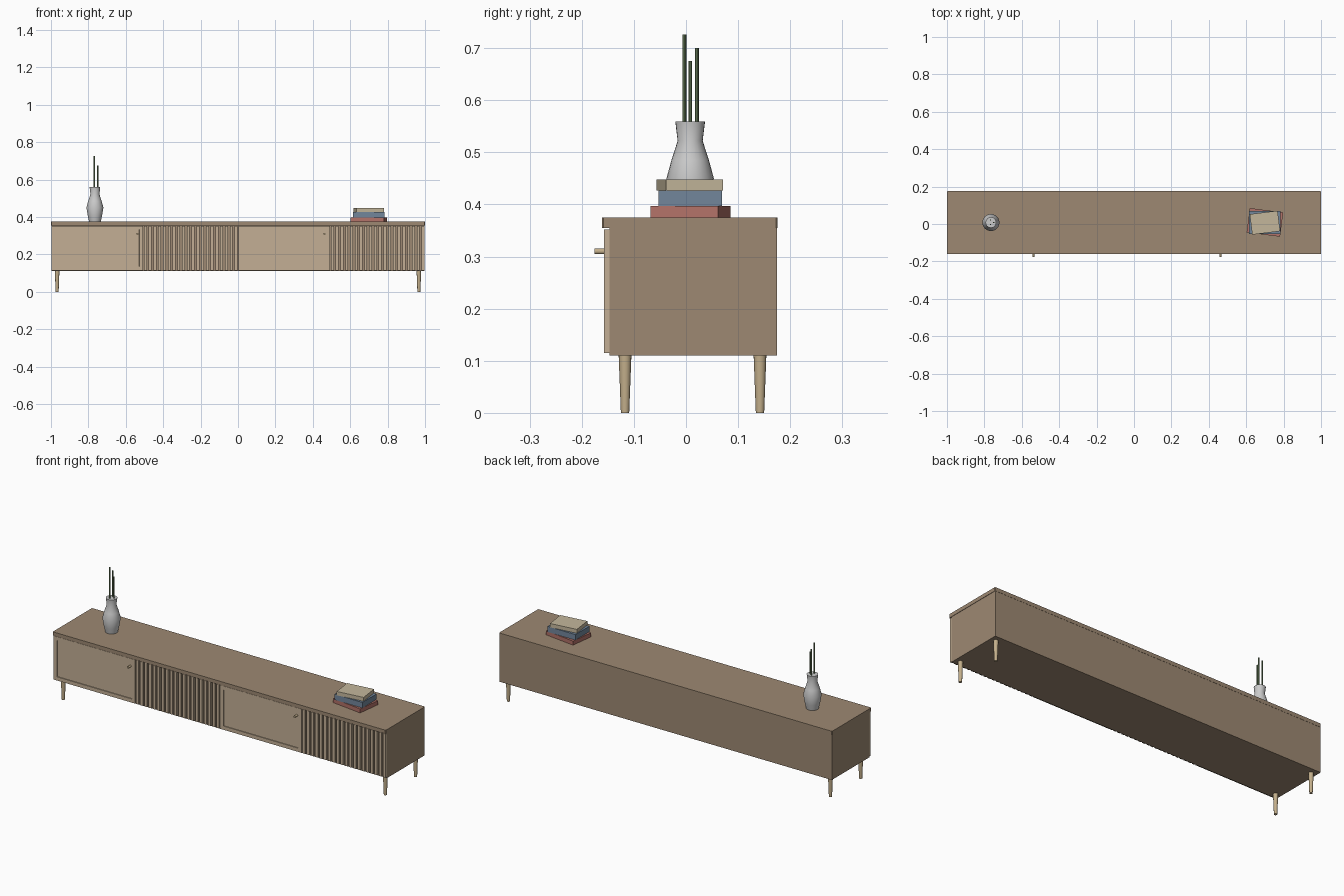
import bpy, bmesh
from math import radians, cos, sin, pi

if "Cube" in bpy.data.objects:
    bpy.data.objects.remove(bpy.data.objects["Cube"])


def material(name, r, g, b):
    m = bpy.data.materials.new(name)
    m.diffuse_color = (r, g, b, 1)
    m.use_nodes = True
    m.node_tree.nodes["Principled BSDF"].inputs["Base Color"].default_value = m.diffuse_color
    return m


BROWN = material("brown_wood", 0.34, 0.25, 0.17)
PALE = material("pale_wood", 0.55, 0.43, 0.30)
LEG = material("leg_wood", 0.55, 0.43, 0.26)
RED = material("red_cover", 0.45, 0.17, 0.14)
BLUE = material("blue_cover", 0.17, 0.24, 0.33)
CREAM = material("cream_cover", 0.55, 0.47, 0.33)
WHITE = material("vase_glaze", 0.75, 0.75, 0.74)
GREEN = material("stem_green", 0.16, 0.24, 0.12)


def finish(name, bm, mat):
    bmesh.ops.recalc_face_normals(bm, faces=bm.faces)
    me = bpy.data.meshes.new(name)
    bm.to_mesh(me)
    bm.free()
    me.materials.append(mat)
    ob = bpy.data.objects.new(name, me)
    bpy.context.collection.objects.link(ob)
    return ob


def box_bm(x0, x1, y0, y1, z0, z1):
    bm = bmesh.new()
    bmesh.ops.create_cube(bm, size=1)
    bmesh.ops.scale(bm, vec=(x1 - x0, y1 - y0, z1 - z0), verts=bm.verts)
    bmesh.ops.translate(bm, vec=((x0 + x1) / 2, (y0 + y1) / 2, (z0 + z1) / 2), verts=bm.verts)
    return bm


def lathe(name, profile, loc, mat, sides=24, axis_y=False):
    """Closed turned solid from (radius, height) pairs."""
    bm = bmesh.new()
    rings = [[bm.verts.new((r * cos(2 * pi * i / sides), r * sin(2 * pi * i / sides), z))
              for i in range(sides)] for r, z in profile]
    for a, b in zip(rings, rings[1:]):
        for i in range(sides):
            j = (i + 1) % sides
            bm.faces.new((a[i], a[j], b[j], b[i]))
    bm.faces.new(rings[0])
    bm.faces.new(rings[-1])
    ob = finish(name, bm, mat)
    ob.location = loc
    if axis_y:
        ob.rotation_euler.x = radians(90)
    bpy.ops.object.select_all(action='DESELECT')
    ob.select_set(True)
    bpy.context.view_layer.objects.active = ob
    bpy.ops.object.shade_smooth_by_angle(angle=radians(35))
    return ob


# Cabinet body
finish("cabinet_body", box_bm(-0.998, 0.998, -0.147, 0.175, 0.11, 0.355), BROWN)

# Top board with chamfered vertical corners
bm = box_bm(-1, 1, -0.161, 0.176, 0.355, 0.375)
upright = [e for e in bm.edges if abs(e.verts[0].co.z - e.verts[1].co.z) > 0.01]
bmesh.ops.bevel(bm, geom=upright, offset=0.003, segments=1, affect='EDGES')
finish("top_board", bm, BROWN)

# Framed doors with recessed panels, knobs, and slatted sections beside them
SLATS, WIDTH = 20, 0.0155
for side, x0 in (("left", -0.998), ("right", 0.002)):
    x1 = x0 + 0.49
    bm = box_bm(x0, x1, -0.157, -0.147, 0.115, 0.352)
    bm.faces.ensure_lookup_table()
    front = min(bm.faces, key=lambda f: f.calc_center_median().y)
    bmesh.ops.inset_region(bm, faces=[front], thickness=0.028)
    bmesh.ops.inset_region(bm, faces=[front], thickness=0.0005, depth=-0.004)
    finish(side + "_door", bm, PALE)
    lathe(side + "_knob", [(0.0055, 0), (0.0055, 0.022)],
          (x1 - 0.03, -0.154, 0.31), LEG, 16, True)
    first, last = x1 + 0.005, x0 + 0.995
    step = (last - first - WIDTH) / (SLATS - 1)
    for i in range(SLATS):
        x = first + i * step
        finish(f"{side}_slat_{i + 1}",
               box_bm(x, x + WIDTH, -0.157, -0.147, 0.115, 0.352), PALE)

# Tapered legs
for xn, x in (("left", -0.967), ("right", 0.967)):
    for yn, y in (("front", -0.117), ("back", 0.142)):
        lathe(f"{yn}_{xn}_leg", [(0.008, 0), (0.0122, 0.11)], (x, y, 0), LEG, 16)

# Vase and stems
lathe("vase", [(0.031, 0), (0.038, 0.03), (0.0455, 0.075), (0.036, 0.11),
               (0.024, 0.147), (0.0285, 0.184)], (-0.765, 0.008, 0.375), WHITE)
for i, (x, y, top) in enumerate([(-0.768, -0.003, 0.726), (-0.768, 0.021, 0.70), (-0.75, 0.008, 0.675)]):
    lathe(f"stem_{i + 1}", [(0.0035, 0), (0.0035, top - 0.45)], (x, y, 0.45), GREEN, 8)

# Stack of books, each turned slightly
for name, l, w, z0, z1, y, turn, mat in (
        ("bottom_book", 0.18, 0.131, 0.375, 0.397, 0.0085, -7.4, RED),
        ("middle_book", 0.168, 0.122, 0.397, 0.427, 0.008, 0, BLUE),
        ("top_book", 0.15, 0.11, 0.427, 0.448, 0.007, 7.2, CREAM)):
    ob = finish(name, box_bm(-l / 2, l / 2, -w / 2, w / 2, z0, z1), mat)
    ob.location = (0.70, y, 0)
    ob.rotation_euler.z = radians(turn)
